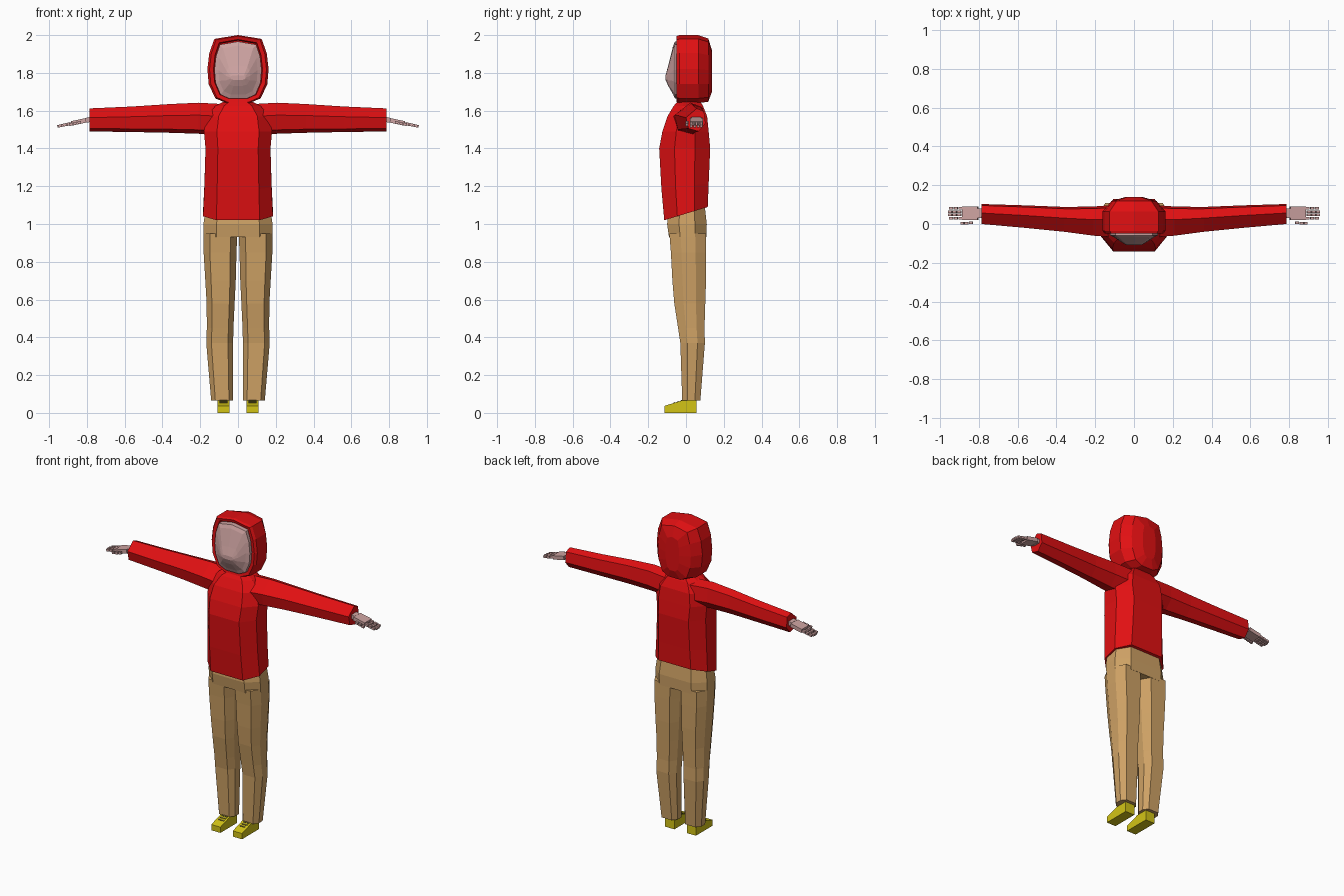
import bpy, bmesh, math
from mathutils import Vector, Matrix

if "Cube" in bpy.data.objects:
    bpy.data.objects.remove(bpy.data.objects["Cube"])


def material(name, rgb):
    m = bpy.data.materials.new(name)
    m.diffuse_color = (*rgb, 1)
    m.use_nodes = True
    m.node_tree.nodes["Principled BSDF"].inputs["Base Color"].default_value = m.diffuse_color
    return m


RED = material("red cloth", (0.75, 0.005, 0.006))
TAN = material("tan cloth", (0.62, 0.36, 0.13))
SKIN = material("skin", (0.62, 0.37, 0.36))
YELLOW = material("yellow shoe", (0.65, 0.55, 0.008))
DARK = material("dark lace", (0.16, 0.13, 0.02))


def finish(name, bm, mat, both=False):
    """Turn a bmesh into an object, joined with its mirror copy if asked."""
    if both:
        geo = bmesh.ops.duplicate(bm, geom=bm.verts[:] + bm.edges[:] + bm.faces[:])["geom"]
        for v in (g for g in geo if isinstance(g, bmesh.types.BMVert)):
            v.co.x *= -1
    bmesh.ops.recalc_face_normals(bm, faces=bm.faces[:])
    me = bpy.data.meshes.new(name)
    bm.to_mesh(me)
    bm.free()
    me.materials.append(mat)
    ob = bpy.data.objects.new(name, me)
    bpy.context.collection.objects.link(ob)
    return ob


def loft(name, rings, mat, both=False, caps=(True, True)):
    bm = bmesh.new()
    loops = [[bm.verts.new(p) for p in r] for r in rings]
    n = len(loops[0])
    for a, b in zip(loops, loops[1:]):
        for i in range(n):
            j = (i + 1) % n
            bm.faces.new((a[i], a[j], b[j], b[i]))
    if caps[0]:
        bm.faces.new(loops[0])
    if caps[1]:
        bm.faces.new(loops[-1])
    return finish(name, bm, mat, both)


# Eight-sided cross-section shared by the clothes
OCT = [(1, .4), (.62, 1), (-.62, 1), (-1, .4), (-1, -.4), (-.62, -1), (.62, -1), (1, -.4)]


def level(z, x0, x1, y0, y1, tilt=0):
    """Horizontal section; tilt raises its back edge."""
    cx, cy, a, b = (x0 + x1) / 2, (y0 + y1) / 2, (x1 - x0) / 2, (y1 - y0) / 2
    return [(cx + a * u, cy + b * v, z + tilt * v) for u, v in OCT]


# Sweater body, with a hem that rises to the back
body = [(1.055, .185, -.115, .115, .035), (1.2, .178, -.13, .12, .015),
        (1.4, .172, -.142, .128, 0), (1.49, .18, -.125, .12, 0),
        (1.57, .165, -.098, .112, 0), (1.625, .12, -.065, .09, 0),
        (1.66, .05, -.035, .07, 0)]
loft("sweater_body", [level(z, -x, x, f, b, t) for z, x, f, b, t in body], RED)

# Sleeves: six-sided with a ridge along the top
SLEEVE = [(-1, .2), (.1, 1), (.85, .75), (1, -.3), (.3, -1), (-.75, -.75)]
sleeve = [(.08, -.07, .1, 1.47, 1.635), (.21, -.06, .09, 1.478, 1.642),
          (.36, -.04, .088, 1.483, 1.635), (.56, -.02, .096, 1.487, 1.622),
          (.785, 0, .103, 1.49, 1.612)]
loft("sleeves", [[(x, (y0 + y1) / 2 + (y1 - y0) / 2 * u, (z0 + z1) / 2 + (z1 - z0) / 2 * v)
                  for u, v in SLEEVE] for x, y0, y1, z0, z1 in sleeve], RED, both=True)

# Hood: one outline scaled along the depth, folded in at the face opening
HALF = [(.06, -.18), (.12, -.155), (.155, -.08), (.162, .0), (.152, .085), (.125, .16)]
OUTLINE = HALF + [(0, .18)] + [(-x, z) for x, z in reversed(HALF)]


def outline(y, sx, sz, dz=0):
    return [(x * sx, y, 1.82 + dz + z * sz) for x, z in OUTLINE]


loft("hood", [outline(.02, .74, .84), outline(-.045, .8, .87), outline(-.05, .93, .97),
              outline(-.035, 1, 1), outline(.065, 1, 1), outline(.118, .72, .93, -.005),
              outline(.138, .3, .6, -.01)], RED, caps=(False, True))

# Face: shallow faceted mask that peaks at the nose
loft("face", [outline(.0, .77, .84, -.005), outline(-.058, .77, .84, -.005),
              outline(-.068, .64, .72, -.005), outline(-.094, .4, .3, -.035),
              outline(-.108, .25, .07, -.045)], SKIN)
loft("neck", [level(1.6, -.05, .05, -.03, .08), level(1.7, -.05, .05, -.03, .08)], RED)

# Trousers: hips and two legs
hips = [(.93, .183, -.09, .108), (1.0, .183, -.1, .11), (1.09, .17, -.09, .1)]
loft("trouser_hips", [level(z, -x, x, f, b) for z, x, f, b in hips], TAN)
leg = [(.95, .004, .183, -.088, .107), (.85, .008, .182, -.08, .107),
       (.7, .012, .173, -.072, .106), (.58, .018, .166, -.062, .102),
       (.45, .024, .165, -.042, .098), (.37, .026, .168, -.03, .1),
       (.065, .026, .142, -.02, .076)]
loft("trouser_legs", [level(*s) for s in leg], TAN, both=True)

# Shoes: side profile extruded across the foot
PROFILE = [(-.115, 0), (.055, 0), (.055, .066), (-.02, .066), (-.115, .037)]
loft("shoes", [[(x, y, z) for y, z in PROFILE] for x in (.044, .109)], YELLOW, both=True)


def boxes(name, specs, mat, pivot, axis, angle):
    """Boxes given by centre and size, tilted together and mirrored."""
    bm = bmesh.new()
    for c, s in specs:
        bmesh.ops.create_cube(bm, size=1, matrix=Matrix.Translation(c) @ Matrix.Diagonal((*s, 1)))
    bmesh.ops.rotate(bm, verts=bm.verts[:], cent=pivot, matrix=Matrix.Rotation(angle, 3, axis))
    return finish(name, bm, mat, both=True)


# Laces: thin strips lying on the sloped instep
instep = math.atan2(.029, .095)
boxes("shoe_laces", [((.0765, -.025 - .019 * i, .066), (.042, .009, .005)) for i in range(3)],
      DARK, Vector((0, -.02, .066)), 'X', instep)

# Hands: wrist, palm, jointed fingers and thumb, drooping slightly
wrist, droop = Vector((.785, .05, 1.553)), math.radians(12)
boxes("palms", [((.79, .055, 1.553), (.03, .05, .026)),
                ((.845, .055, 1.553), (.08, .07, .024))], SKIN, wrist, 'Y', droop)
fingers = []
for f in range(4):
    for k in range(3):
        fingers.append(((.903 + .024 * k - (.006 if f in (0, 3) else 0), .029 + .0175 * f, 1.553),
                        (.019, .013, .016 - .001 * k)))
for k in range(3):
    fingers.append(((.842 + .023 * k, .006 - .001 * k, 1.549), (.018, .013, .015)))
boxes("fingers", fingers, SKIN, wrist, 'Y', droop)
